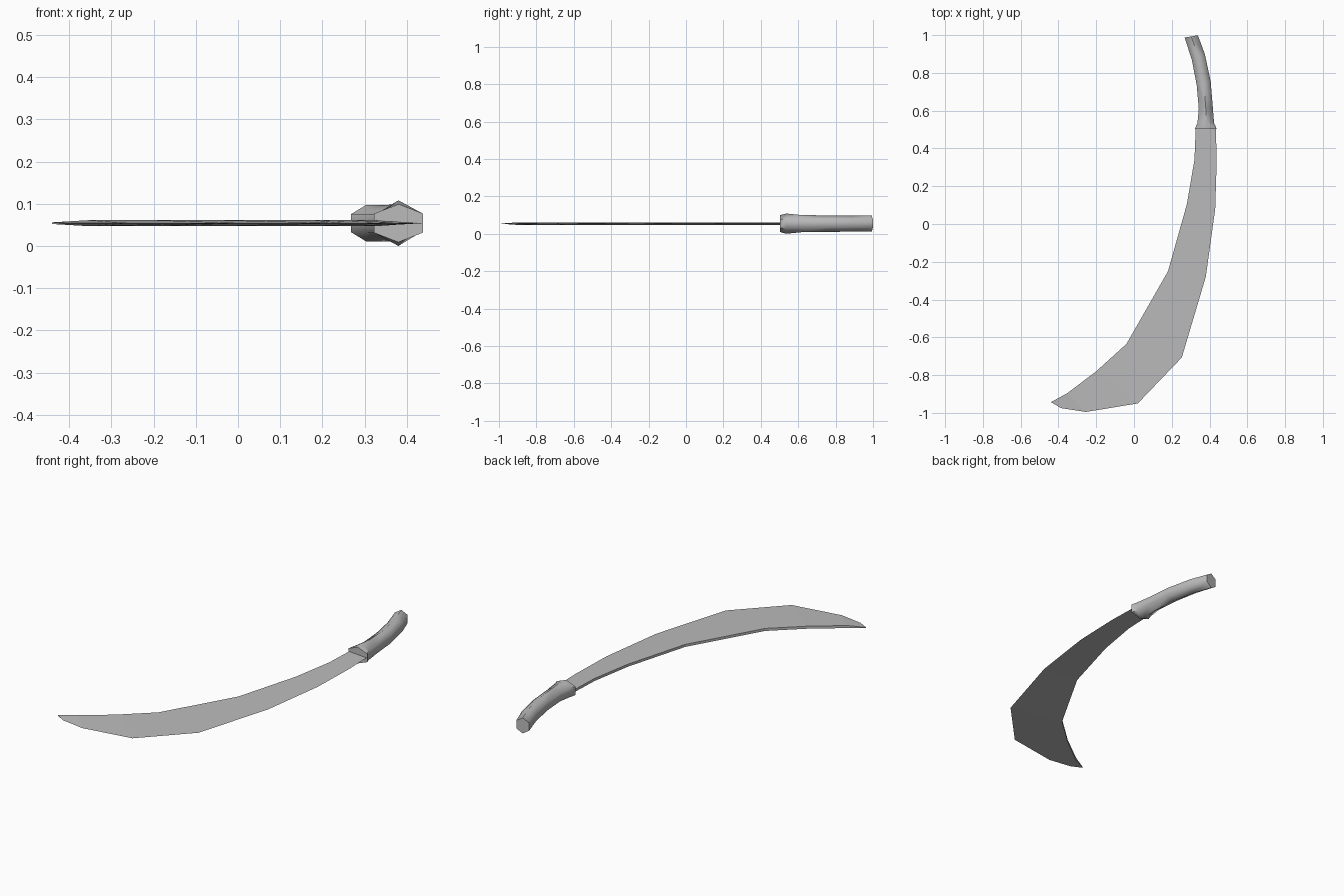
import bpy
import bmesh
from math import sin, cos, radians
from mathutils import Vector

if "Cube" in bpy.data.objects:
    bpy.data.objects.remove(bpy.data.objects["Cube"])

MID = 0.054  # height of the flat middle plane

grey = bpy.data.materials.new("plain_grey")
grey.use_nodes = True
COLOUR = (0.5, 0.5, 0.5, 1)
grey.diffuse_color = COLOUR
grey.node_tree.nodes["Principled BSDF"].inputs["Base Color"].default_value = COLOUR


def loft(name, rings):
    """Skin a list of equal-sided rings and cap both ends."""
    bm = bmesh.new()
    loops = [[bm.verts.new(p) for p in ring] for ring in rings]
    n = len(loops[0])
    for a, b in zip(loops, loops[1:]):
        for i in range(n):
            j = (i + 1) % n
            bm.faces.new((a[i], a[j], b[j], b[i]))
    bm.faces.new(loops[0])
    bm.faces.new(loops[-1][::-1])
    bmesh.ops.recalc_face_normals(bm, faces=bm.faces)
    mesh = bpy.data.meshes.new(name)
    bm.to_mesh(mesh)
    bm.free()
    mesh.materials.append(grey)
    obj = bpy.data.objects.new(name, mesh)
    bpy.context.collection.objects.link(obj)
    return obj


# Blade: thick spine on the inner curve, sharp edge on the outer curve
spine = [(.327, .51), (.32, .34), (.28, .105), (.18, -.25),
         (-.04, -.635), (-.2, -.78), (-.355, -.897), (-.44, -.943)]
edge = [(.433, .51), (.438, .34), (.43, .08), (.38, -.28),
        (.253, -.707), (.02, -.95), (-.255, -.995), (-.385, -.975)]
thickness = [.007] * 7 + [.002]
loft("blade", [((*s, MID + t), (*e, MID), (*s, MID - t))
               for s, e, t in zip(spine, edge, thickness)])


# Handle: curved six-sided grip that flares into a collar at the blade
def hexagon(left, right, half_height):
    left, right = Vector(left), Vector(right)
    centre, half = (left + right) / 2, (right - left) / 2
    ring = []
    for k in range(6):
        a = radians(30 + 60 * k)
        p = centre + half * cos(a) / cos(radians(30))
        ring.append((p.x, p.y, MID + half_height * sin(a)))
    return ring


handle = loft("handle", [
    hexagon((.322, .503), (.438, .503), .045),
    hexagon((.336, .535), (.424, .535), .054),
    hexagon((.343, .61), (.417, .62), .046),
    hexagon((.332, .735), (.406, .755), .044),
    hexagon((.306, .87), (.375, .9), .043),
    hexagon((.268, .987), (.338, .999), .043),
])

bpy.ops.object.select_all(action="DESELECT")
handle.select_set(True)
bpy.context.view_layer.objects.active = handle
bpy.ops.object.shade_smooth_by_angle(angle=radians(61))
